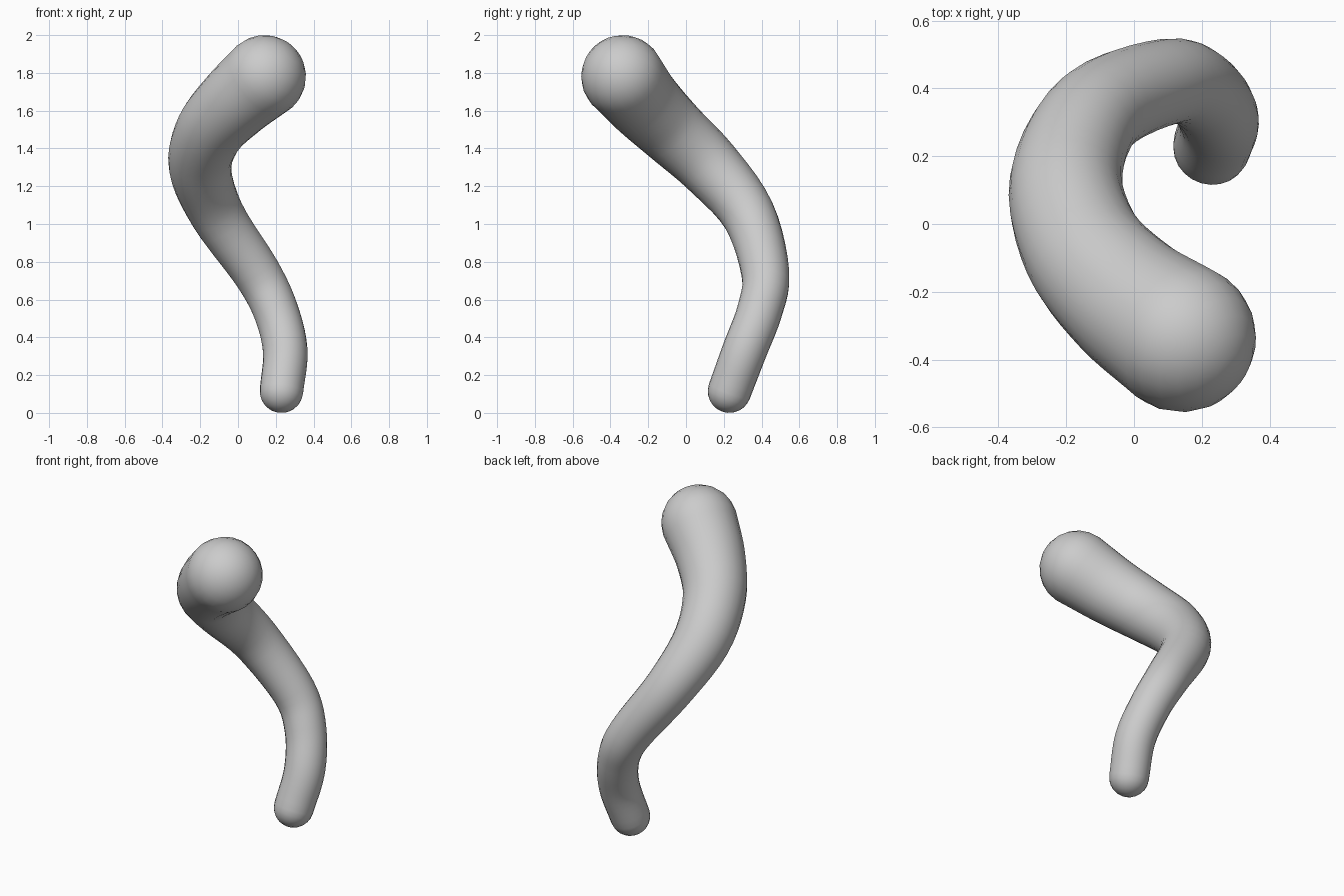
import bpy, bmesh, math
from mathutils import Vector

cube = bpy.data.objects.get("Cube")
if cube:
    bpy.data.objects.remove(cube)

SIDES, STEPS, CAP = 24, 5, 6

# Centre line of the tapered tube: x, y, z, radius
PATH = [Vector(p) for p in (
    (0.23, 0.23, 0.115, 0.115), (0.25, 0.31, 0.33, 0.118),
    (0.20, 0.39, 0.54, 0.12), (0.10, 0.42, 0.74, 0.127),
    (-0.11, 0.33, 1.05, 0.143), (-0.20, 0.13, 1.30, 0.166),
    (-0.15, -0.07, 1.49, 0.182), (-0.02, -0.22, 1.64, 0.2),
    (0.14, -0.335, 1.78, 0.22))]


def spline(points):
    """Smooth path through all points."""
    pts = [2 * points[0] - points[1]] + points + [2 * points[-1] - points[-2]]
    out = []
    for a, b, c, d in zip(pts, pts[1:], pts[2:], pts[3:]):
        for i in range(STEPS):
            t = i / STEPS
            out.append(0.5 * (2 * b + (c - a) * t + (2 * a - 5 * b + 4 * c - d) * t ** 2
                              + (3 * b - a - 3 * c + d) * t ** 3))
    return out + [points[-1]]


path = spline(PATH)
centres = [p.xyz for p in path]
last = len(path) - 1
tangents = [(centres[min(i + 1, last)] - centres[max(i - 1, 0)]).normalized()
            for i in range(len(path))]

# Sections along the tube, with rounded ends
sections = []
for k in range(1, CAP):
    a = math.pi / 2 * k / CAP
    r = path[0].w
    sections.append((centres[0] - tangents[0] * r * math.cos(a), tangents[0], r * math.sin(a)))
sections += [(c, t, p.w) for c, t, p in zip(centres, tangents, path)]
for k in range(1, CAP):
    a = math.pi / 2 * k / CAP
    r = path[-1].w
    sections.append((centres[-1] + tangents[-1] * r * math.sin(a), tangents[-1], r * math.cos(a)))

# Sweep rings without twist
bm = bmesh.new()
rings = []
side = Vector((1, 0, 0))
for centre, tangent, radius in sections:
    side = (side - tangent * side.dot(tangent)).normalized()
    up = tangent.cross(side)
    rings.append([bm.verts.new(centre + radius * (side * math.cos(a) + up * math.sin(a)))
                  for a in (math.tau * j / SIDES for j in range(SIDES))])
for low, high in zip(rings, rings[1:]):
    for j in range(SIDES):
        n = (j + 1) % SIDES
        bm.faces.new((low[j], low[n], high[n], high[j]))

# Poles of the rounded ends
bottom = bm.verts.new(centres[0] - tangents[0] * path[0].w)
top = bm.verts.new(centres[-1] + tangents[-1] * path[-1].w)
for j in range(SIDES):
    n = (j + 1) % SIDES
    bm.faces.new((bottom, rings[0][n], rings[0][j]))
    bm.faces.new((top, rings[-1][j], rings[-1][n]))
bmesh.ops.recalc_face_normals(bm, faces=bm.faces)
for face in bm.faces:
    face.smooth = True

mesh = bpy.data.meshes.new("curled_tube")
bm.to_mesh(mesh)
bm.free()
tube = bpy.data.objects.new("curled_tube", mesh)
bpy.context.collection.objects.link(tube)

# Plain grey surface
grey = bpy.data.materials.new("light_grey")
grey.use_nodes = True
colour = (0.6, 0.6, 0.6, 1)
grey.diffuse_color = colour
grey.node_tree.nodes["Principled BSDF"].inputs["Base Color"].default_value = colour
mesh.materials.append(grey)
